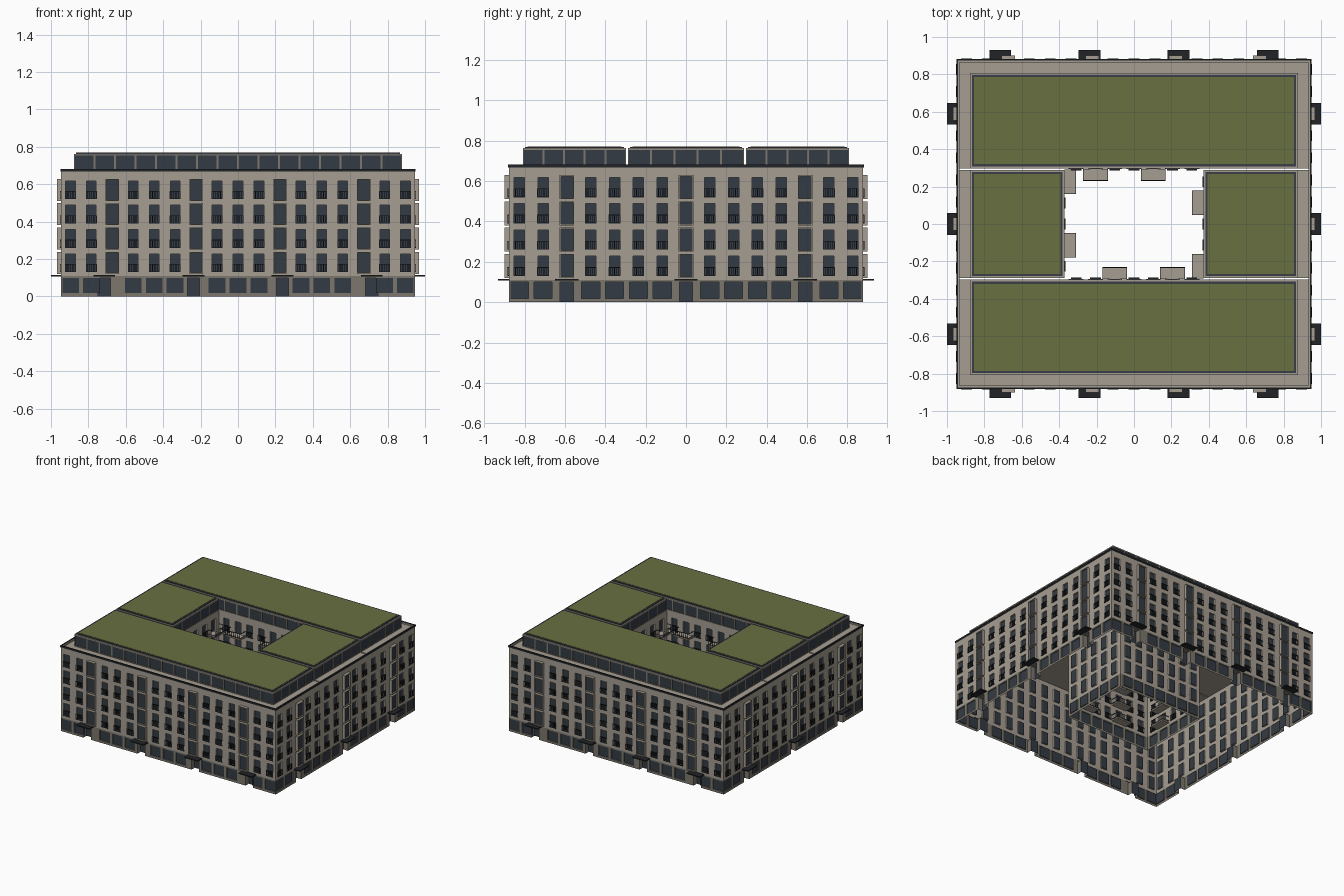
import bpy, bmesh
from math import pi
from mathutils import Matrix, Vector

if "Cube" in bpy.data.objects:
    bpy.data.objects.remove(bpy.data.objects["Cube"])


def linear(c):
    c /= 255
    return c / 12.92 if c <= 0.04045 else ((c + 0.055) / 1.055) ** 2.4


COLOURS = {
    "limestone": (166, 158, 146), "dark_stone": (124, 119, 109),
    "window_glass": (52, 59, 67), "black_metal": (34, 36, 39),
    "slate_trim": (58, 62, 70), "roof_green": (104, 112, 64),
}
MATERIALS = []
for label, rgb in COLOURS.items():
    mat = bpy.data.materials.new(label)
    mat.use_nodes = True
    colour = [linear(c) for c in rgb] + [1]
    mat.diffuse_color = colour
    bsdf = mat.node_tree.nodes["Principled BSDF"]
    bsdf.inputs["Base Color"].default_value = colour
    bsdf.inputs["Roughness"].default_value = 0.8
    MATERIALS.append(mat)
STONE, BASE, GLASS, METAL, SLATE, GREEN = range(len(MATERIALS))


def frame(k, dist):
    """Local frame of a facade: x along it, -y outward, quarter turns about z."""
    return Matrix.Rotation(k * pi / 2, 4, 'Z') @ Matrix.Translation((0, -dist, 0))


class Part:
    def __init__(self, name):
        self.name, self.bm = name, bmesh.new()

    def quad(self, m, pts, mat):
        f = self.bm.faces.new([self.bm.verts.new(m @ Vector((u, -d, z))) for u, d, z in pts])
        f.material_index = mat

    def box(self, m, u, d, z, mat):
        """Box spanning the ranges u (along), d (outward) and z."""
        size = Matrix.Diagonal((u[1] - u[0], d[1] - d[0], z[1] - z[0], 1))
        mid = Matrix.Translation((sum(u) / 2, -sum(d) / 2, sum(z) / 2))
        made = bmesh.ops.create_cube(self.bm, size=1, matrix=m @ mid @ size)
        for f in {f for v in made["verts"] for f in v.link_faces}:
            f.material_index = mat

    def wall(self, m, u, z, openings, mat_at, split=()):
        """Wall sheet with recessed glazed openings (u0, u1, z0, z1, depth)."""
        us = sorted({*u, *(v for o in openings for v in o[:2])})
        zs = sorted({*z, *split, *(v for o in openings for v in o[2:4])})
        for a, b in zip(us, us[1:]):
            for lo, hi in zip(zs, zs[1:]):
                cu, cz = (a + b) / 2, (lo + hi) / 2
                if not any(o[0] < cu < o[1] and o[2] < cz < o[3] for o in openings):
                    self.quad(m, [(a, 0, lo), (b, 0, lo), (b, 0, hi), (a, 0, hi)], mat_at(cz))
        for a, b, lo, hi, depth in openings:
            ring = [(a, lo), (b, lo), (b, hi), (a, hi)]
            self.quad(m, [(p, -depth, q) for p, q in ring], GLASS)
            for (p, q), (r, s) in zip(ring, ring[1:] + ring[:1]):
                if q + s > 0:
                    self.quad(m, [(p, 0, q), (p, -depth, q), (r, -depth, s), (r, 0, s)],
                              mat_at((lo + hi) / 2))

    def finish(self):
        bmesh.ops.remove_doubles(self.bm, verts=self.bm.verts, dist=0.00005)
        mesh = bpy.data.meshes.new(self.name)
        self.bm.to_mesh(mesh)
        self.bm.free()
        for mat in MATERIALS:
            mesh.materials.append(mat)
        bpy.context.collection.objects.link(bpy.data.objects.new(self.name, mesh))


HX, HY = 0.947, 0.878            # outer half sizes
CX, CY = 0.372, 0.293            # courtyard half sizes
BAND, EAVES = 0.11, 0.668
FLOORS = [0.18 + 0.13 * i for i in range(4)]


def facade_colour(z):
    return BASE if z < BAND else STONE


def window(u, z, half_w=0.026, half_h=0.048):
    return (u - half_w, u + half_w, z - half_h, z + half_h, 0.012)


def railing(part, m, u, z):
    """Barred guard across the lower half of a window."""
    w, lo, hi = 0.029, z - 0.05, z - 0.006
    for h in (lo, hi - 0.004):
        part.box(m, (u - w, u + w), (0, 0.006), (h, h + 0.004), METAL)
    for i in range(7):
        x = u - w + i * (2 * w - 0.003) / 6
        part.box(m, (x, x + 0.003), (0.002, 0.005), (lo, hi), METAL)


def bay(part, m, u, z):
    """Projecting box frame around a large window."""
    w, h, t, out = 0.036, 0.059, 0.006, 0.022
    for s in (-1, 1):
        side = sorted((u + s * w, u + s * (w - t)))
        part.box(m, side, (0, out), (z - h, z + h), STONE)
        edge = sorted((z + s * h, z + s * (h - t)))
        part.box(m, (u - w + t, u + w - t), (0, out), edge, STONE)
    part.box(m, (u - w + t, u + w - t), (0, 0.012), (z - h + t, z + h - t), GLASS)


# Outer facades with shop panes, recessed doors, bays and canopies
walls, guards = Part("outer_walls"), Part("window_railings")
bays, canopies, cornice = Part("bay_windows"), Part("door_canopies"), Part("cornice")
LONG = (HY, HX, 0.112, 8, (-6, -2, 2, 6), (-0.715, -0.238, 0.238, 0.715))
SHORT = (HX, HY, 0.118, 7, (-5, 0, 5), (-0.59, 0, 0.59))
for k in range(4):
    dist, half, pitch, n, bay_cols, doors = SHORT if k % 2 else LONG
    m = frame(k, dist)
    holes = [(u - 0.033, u + 0.033, 0, 0.1, 0.04) for u in doors]
    for i in range(-n, n + 1):
        u = i * pitch
        if i not in bay_cols:
            holes.append((u - 0.045, u + 0.045, 0.018, 0.1, 0.008))
        for z in FLOORS:
            holes.append(window(u, z))
            if i in bay_cols:
                bay(bays, m, u, z)
            else:
                railing(guards, m, u, z)
    walls.wall(m, (-half, half), (0, EAVES), holes, facade_colour, (BAND,))
    for u in doors:
        canopies.box(m, (u - 0.058, u + 0.058), (0, 1 - HX), (0.107, 0.115), METAL)
    cornice.box(m, (-half - 0.003, half + 0.003), (-0.005, 0.003), (EAVES, 0.682), METAL)
    cornice.box(m, (-half + 0.005, half - 0.005), (-0.014, -0.005), (EAVES, 0.678), STONE)
for part in (walls, bays, canopies, cornice):
    part.finish()

# Courtyard facades with stacked balconies
court, balconies = Part("courtyard_walls"), Part("courtyard_balconies")
for k in range(4):
    dist, half, pitch, n = (-CX, CY, 0.113, 2) if k % 2 else (-CY, CX, 0.103, 3)
    balcony_cols = (2, -1) if k % 2 else (-2, 1)
    m, holes = frame(k, dist), []
    for i in range(-n, n + 1):
        u = i * pitch
        holes.append((u - 0.04, u + 0.04, 0.018, 0.1, 0.008))
        for z in FLOORS:
            holes.append(window(u, z))
            if i not in balcony_cols:
                railing(guards, m, u, z)
                continue
            lo, w, out = z - 0.058, 0.066, 0.062
            balconies.box(m, (u - w, u + w), (0, out), (lo, lo + 0.01), STONE)
            for h in (lo + 0.014, lo + 0.048):
                balconies.box(m, (u - w, u + w), (out - 0.003, out), (h, h + 0.003), METAL)
                for s in (-w, w - 0.003):
                    balconies.box(m, (u + s, u + s + 0.003), (0, out), (h, h + 0.003), METAL)
            for j in range(12):
                x = u - w + j * (2 * w - 0.002) / 11
                balconies.box(m, (x, x + 0.002), (out - 0.003, out - 0.001),
                              (lo + 0.01, lo + 0.05), METAL)
    court.wall(m, (-half, half), (0, EAVES), holes, facade_colour, (BAND,))
for part in (court, balconies, guards):
    part.finish()

# Four roof blocks: terrace slab, glazed top storey, coping and planted roof
PX, PY, GAP = 0.877, 0.807, 0.005
WORLD = Matrix.Diagonal((1, -1, 1, 1))
inner, wing = CY + GAP, CY - GAP
blocks = {
    "front": ((-PX, PX, -PY, -inner), (-HX, HX, -HY, -inner)),
    "back": ((-PX, PX, inner, PY), (-HX, HX, inner, HY)),
    "left": ((CX, PX, -wing, wing), (CX, HX, -wing, wing)),
    "right": ((-PX, -CX, -wing, wing), (-HX, -CX, -wing, wing)),
}
for side, (rect, slab) in blocks.items():
    terrace, storey, roof = (Part(side + s) for s in ("_terrace", "_top_storey", "_green_roof"))
    terrace.box(Matrix(), slab[:2], (-slab[3], -slab[2]), (0.658, EAVES), STONE)
    terrace.finish()
    x0, x1, y0, y1 = rect
    for k, (a, b, dist) in enumerate([(x0, x1, -y0), (y0, y1, x1), (-x1, -x0, y1), (-y1, -y0, -x0)]):
        count = max(1, round((b - a) / 0.112))
        step = (b - a) / count
        panes = [(a + i * step + 0.005, a + (i + 1) * step - 0.005, 0.675, 0.753, 0.004)
                 for i in range(count)]
        storey.wall(frame(k, dist), (a, b), (EAVES, 0.757), panes, lambda z: BASE)
    storey.finish()
    for inset, lo, hi, mat in ((0, 0.757, 0.763, STONE), (0.01, 0.763, 0.769, SLATE),
                               (0.022, 0.769, 0.771, GREEN)):
        roof.box(Matrix(), (x0 + inset, x1 - inset), (-y1 + inset, -y0 - inset), (lo, hi), mat)
    roof.finish()
